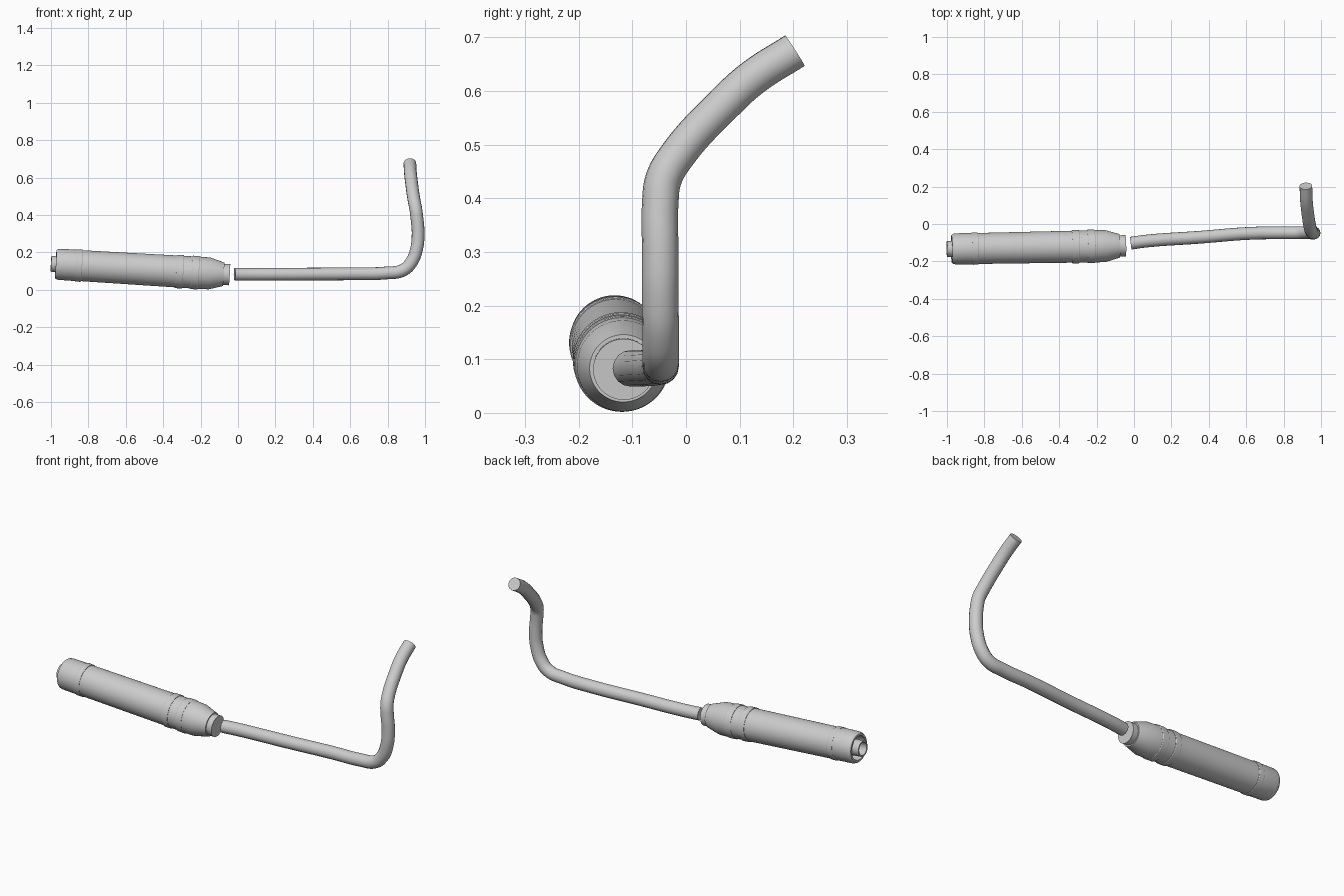
import bpy
import bmesh
import math
from mathutils import Vector, Matrix

cube = bpy.data.objects.get("Cube")
if cube:
    bpy.data.objects.remove(cube)

GREY = (0.6, 0.6, 0.6, 1)
metal = bpy.data.materials.new("light grey")
metal.use_nodes = True
metal.diffuse_color = GREY
metal.node_tree.nodes["Principled BSDF"].inputs["Base Color"].default_value = GREY

# Handle axis runs from the hollow tail to the neck beside the rod
TAIL = Vector((-1.0, -0.134, 0.139))
NECK = Vector((-0.043, -0.116, 0.081))
AXIS = NECK - TAIL


def smooth(obj):
    obj.data.materials.clear()
    obj.data.materials.append(metal)
    bpy.ops.object.select_all(action="DESELECT")
    obj.select_set(True)
    bpy.context.view_layer.objects.active = obj
    bpy.ops.object.shade_smooth_by_angle(angle=math.radians(30))


def lathe(name, profile, sides=64):
    """Turn (distance along handle, radius) pairs around the handle axis."""
    bm = bmesh.new()
    verts = [bm.verts.new((r, 0, d)) for d, r in profile]
    edges = [bm.edges.new(pair) for pair in zip(verts, verts[1:])]
    bmesh.ops.spin(bm, geom=verts + edges, axis=(0, 0, 1), cent=(0, 0, 0),
                   angle=math.tau, steps=sides)
    bmesh.ops.remove_doubles(bm, verts=bm.verts, dist=0.0002)
    bmesh.ops.recalc_face_normals(bm, faces=bm.faces)
    turn = AXIS.to_track_quat("Z", "Y").to_matrix().to_4x4()
    bm.transform(Matrix.Translation(TAIL) @ turn)
    mesh = bpy.data.meshes.new(name)
    bm.to_mesh(mesh)
    bm.free()
    obj = bpy.data.objects.new(name, mesh)
    bpy.context.collection.objects.link(obj)
    smooth(obj)


# Rounded tail cap with a recess around the socket
lathe("tail_cap", [(0.075, 0), (0.075, 0.062), (0.025, 0.064), (0.025, 0.074),
                   (0.032, 0.08), (0.045, 0.083), (0.134, 0.084),
                   (0.134, 0)])
lathe("tail_socket", [(0.05, 0), (0.05, 0.034), (0, 0.034), (0, 0.042),
                      (0.08, 0.042), (0.08, 0)])

# Main grip
lathe("grip", [(0.13, 0), (0.13, 0.0825), (0.79, 0.086), (0.79, 0)])

# Raised bands around the grip
for name, start, end, radius in (("tail_band", 0.134, 0.166, 0.0865),
                                 ("rear_band", 0.670, 0.708, 0.0895),
                                 ("front_band", 0.752, 0.792, 0.0895)):
    lathe(name, [(start, 0.07), (start, radius - 0.002), (start + 0.003, radius),
                 (end - 0.003, radius), (end, radius - 0.002), (end, 0.07)])

# Tapered nose and neck collar
lathe("nose", [(0.78, 0), (0.78, 0.087), (0.85, 0.085), (0.925, 0.063),
               (0.925, 0.056), (0.957, 0.057), (0.957, 0)])

# Bent rod
path = [(-0.018, -0.103, 0.083), (0.06, -0.092, 0.083), (0.35, -0.071, 0.084),
        (0.62, -0.05, 0.086), (0.79, -0.047, 0.09), (0.88, -0.047, 0.104),
        (0.925, -0.047, 0.145), (0.955, -0.048, 0.22), (0.963, -0.048, 0.3),
        (0.956, -0.048, 0.39), (0.95, -0.042, 0.435), (0.942, -0.02, 0.475),
        (0.927, 0.075, 0.58), (0.922, 0.125, 0.625), (0.919, 0.203, 0.675)]
curve = bpy.data.curves.new("rod", "CURVE")
curve.dimensions = "3D"
curve.bevel_depth = 0.034
curve.bevel_resolution = 6
curve.resolution_u = 8
curve.use_fill_caps = True
spline = curve.splines.new("BEZIER")
spline.bezier_points.add(len(path) - 1)
for point, co in zip(spline.bezier_points, path):
    point.co = co
    point.handle_left_type = point.handle_right_type = "AUTO"
rod = bpy.data.objects.new("rod", curve)
bpy.context.collection.objects.link(rod)
bpy.ops.object.select_all(action="DESELECT")
rod.select_set(True)
bpy.context.view_layer.objects.active = rod
bpy.ops.object.convert(target="MESH")
smooth(bpy.context.view_layer.objects.active)
